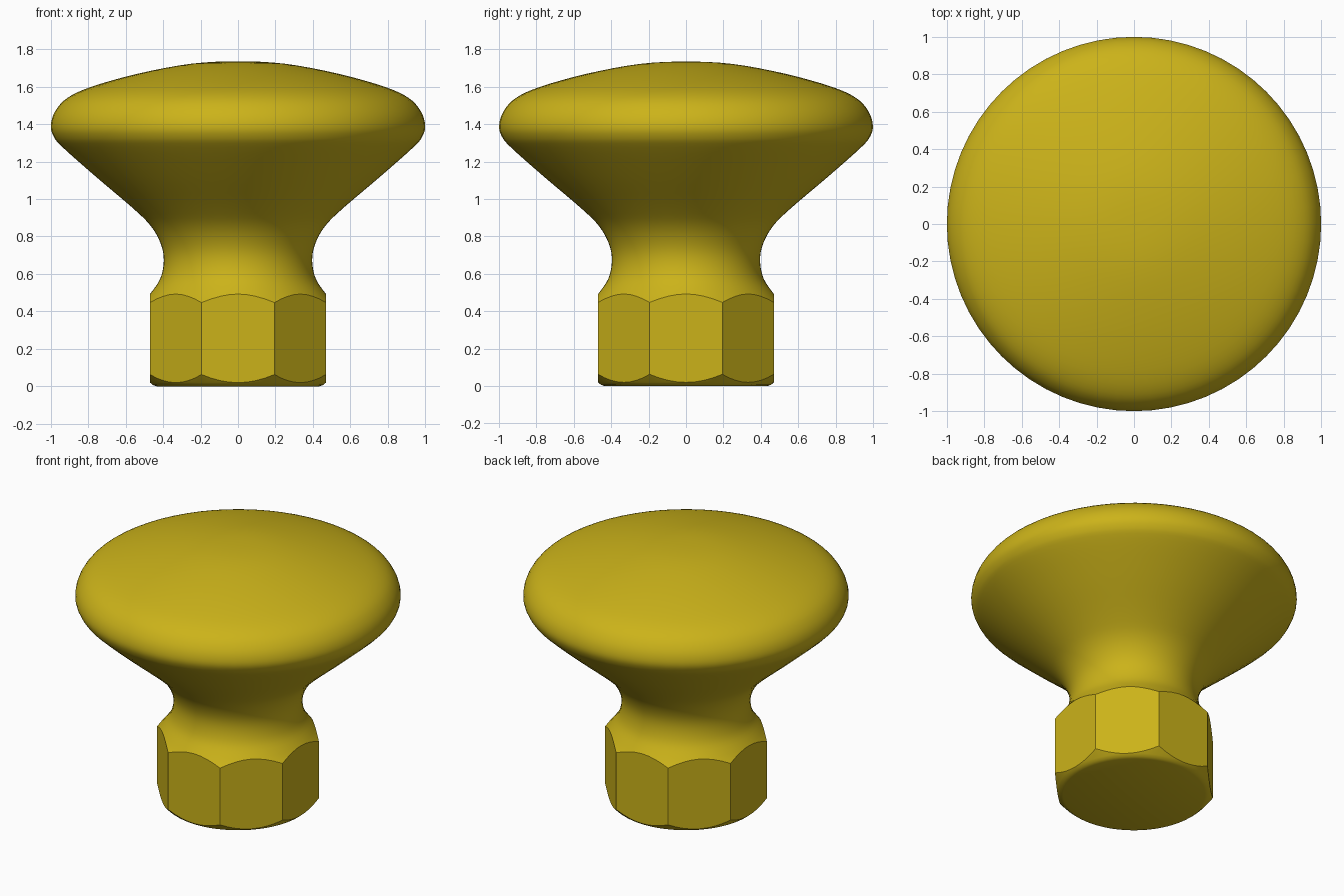
import bpy, bmesh, math
from mathutils import Vector

if "Cube" in bpy.data.objects:
    bpy.data.objects.remove(bpy.data.objects["Cube"])


def make_object(name, bm):
    bmesh.ops.recalc_face_normals(bm, faces=bm.faces[:])
    mesh = bpy.data.meshes.new(name)
    bm.to_mesh(mesh)
    bm.free()
    obj = bpy.data.objects.new(name, mesh)
    bpy.context.collection.objects.link(obj)
    return obj


def smooth_path(pts, steps=4):
    # Catmull-Rom curve through the points
    p = [Vector(q) for q in pts]
    p = [2 * p[0] - p[1]] + p + [Vector((-p[-2].x, p[-2].y))]
    out = []
    for a, b, c, d in zip(p, p[1:], p[2:], p[3:]):
        for i in range(steps):
            t = i / steps
            out.append(0.5 * (2 * b + (c - a) * t + (2 * a - 5 * b + 4 * c - d) * t * t
                              + (3 * b - a - 3 * c + d) * t ** 3))
    return out + [p[-2]]


# Turned knob: chamfered foot, narrow neck, wide domed head
foot = [Vector(q) for q in [(0, 0), (0.435, 0), (0.455, 0.007), (0.47, 0.02), (0.515, 0.07)]]
upper = smooth_path([(0.515, 0.44), (0.468, 0.495), (0.415, 0.575), (0.396, 0.67), (0.412, 0.76),
                     (0.465, 0.855), (0.56, 0.95), (0.76, 1.12), (0.935, 1.275), (0.985, 1.335),
                     (0.999, 1.395), (0.975, 1.47), (0.91, 1.54), (0.78, 1.6), (0.53, 1.67),
                     (0.25, 1.722), (0, 1.735)])
bm = bmesh.new()
verts = [bm.verts.new((q.x, 0, q.y)) for q in foot + upper]
edges = [bm.edges.new(pair) for pair in zip(verts, verts[1:])]
bmesh.ops.spin(bm, geom=verts + edges, cent=(0, 0, 0), axis=(0, 0, 1),
               angle=math.tau, steps=64, use_merge=False)
bmesh.ops.remove_doubles(bm, verts=bm.verts[:], dist=0.0005)
knob = make_object("knob", bm)

# Ring-shaped cutter with an octagonal hole, leaving eight flats on the base
bm = bmesh.new()
loops = []
for r, z in [(0.47, -0.1), (0.47, 0.6), (0.75, 0.6), (0.75, -0.1)]:
    r /= math.cos(math.pi / 8)
    loops.append([bm.verts.new((r * math.cos((k + 0.5) * math.pi / 4),
                                r * math.sin((k + 0.5) * math.pi / 4), z)) for k in range(8)])
for a, b in zip(loops, loops[1:] + loops[:1]):
    for k in range(8):
        n = (k + 1) % 8
        bm.faces.new((a[k], a[n], b[n], b[k]))
cutter = make_object("flats_cutter", bm)
cutter.hide_render = True

cut = knob.modifiers.new("flats", 'BOOLEAN')
cut.operation = 'DIFFERENCE'
cut.solver = 'EXACT'
cut.object = cutter
bpy.context.view_layer.objects.active = knob
knob.select_set(True)
bpy.ops.object.modifier_apply(modifier="flats")
bpy.data.objects.remove(cutter)

# Smooth shading and brass colour
bpy.ops.object.shade_smooth_by_angle(angle=math.radians(35))
brass = bpy.data.materials.new("brass")
brass.diffuse_color = (0.6, 0.45, 0.01, 1)
brass.use_nodes = True
brass.node_tree.nodes["Principled BSDF"].inputs["Base Color"].default_value = brass.diffuse_color
knob.data.materials.clear()
knob.data.materials.append(brass)
